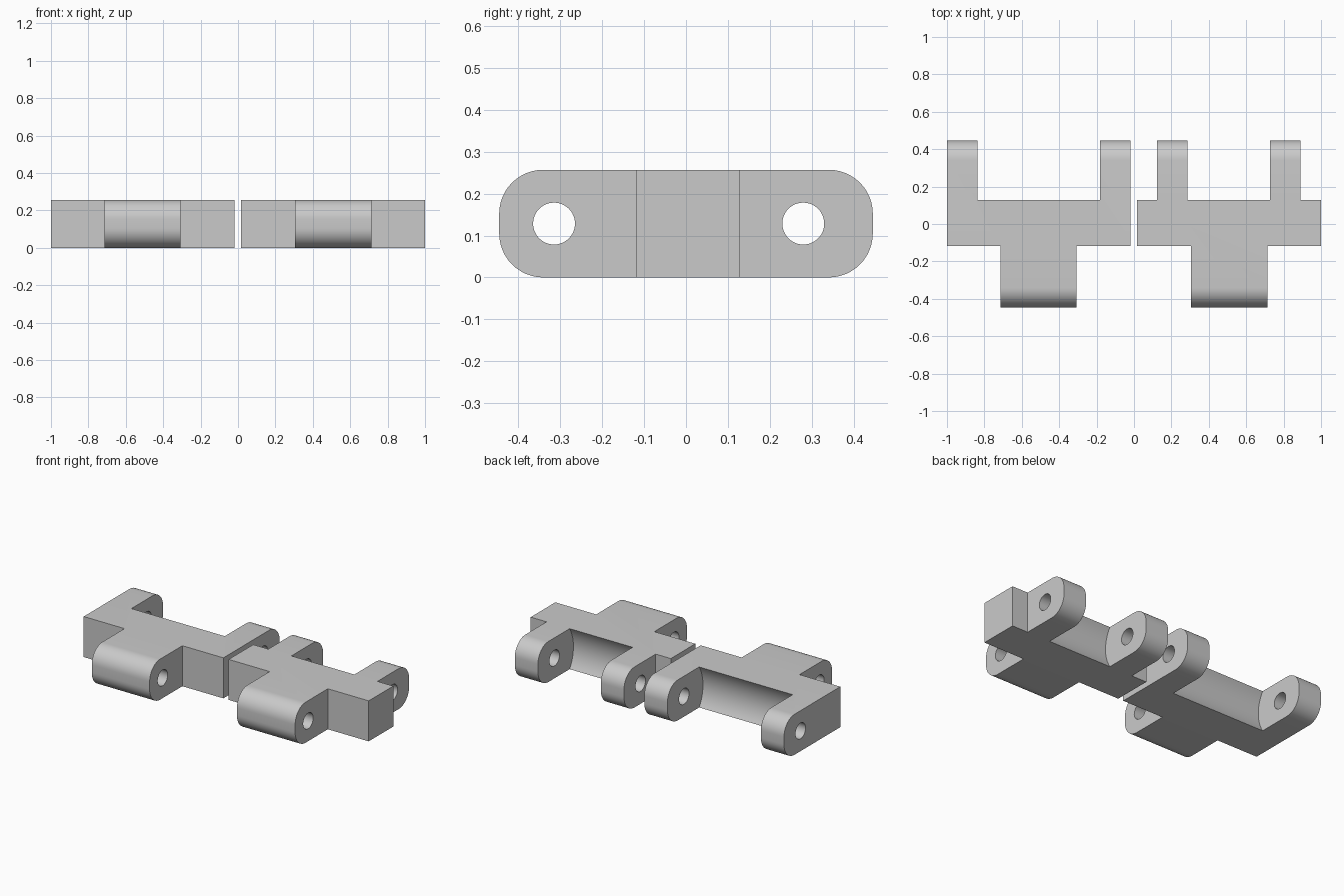
import bpy, bmesh, math
from mathutils import Matrix

if "Cube" in bpy.data.objects:
    bpy.data.objects.remove(bpy.data.objects["Cube"], do_unlink=True)

HEIGHT = 0.257
MID = HEIGHT / 2
FRONT, BACK = -0.118, 0.128      # body faces
TIP = 0.446                      # reach of finger and prongs
ROUND = 0.105                    # tip rounding
HOLLOW = 0.038                   # depth of the clearance arc
PIN_FRONT, PIN_BACK, PIN_R = -0.315, 0.28, 0.05

grey = bpy.data.materials.new("light_grey")
grey.use_nodes = True
colour = (0.59, 0.59, 0.59, 1)
grey.diffuse_color = colour
grey.node_tree.nodes["Principled BSDF"].inputs["Base Color"].default_value = colour


def near(a, b):
    return abs(a - b) < 1e-4


def make_object(name, bm):
    bmesh.ops.recalc_face_normals(bm, faces=bm.faces)
    mesh = bpy.data.meshes.new(name)
    bm.to_mesh(mesh)
    bm.free()
    mesh.materials.append(grey)
    obj = bpy.data.objects.new(name, mesh)
    bpy.context.collection.objects.link(obj)
    return obj


def pin_cutter():
    """Two long rods along x, for the hinge pin holes."""
    bm = bmesh.new()
    for y in (PIN_FRONT, PIN_BACK):
        place = Matrix.Translation((0, y, MID)) @ Matrix.Rotation(math.pi / 2, 4, 'Y')
        bmesh.ops.create_cone(bm, cap_ends=True, segments=48, radius1=PIN_R,
                              radius2=PIN_R, depth=3, matrix=place)
    obj = make_object("pin_cutter", bm)
    obj.hide_render = True
    return obj


def hinge_block(name, body, finger, prongs, cutter):
    """Body with one front finger and two back prongs, each given as an x range."""
    (a0, a1), (b0, b1) = prongs
    outline = [(body[0], FRONT), (finger[0], FRONT), (finger[0], -TIP), (finger[1], -TIP),
               (finger[1], FRONT), (body[1], FRONT), (body[1], BACK), (b1, BACK),
               (b1, TIP), (b0, TIP), (b0, BACK), (a1, BACK),
               (a1, TIP), (a0, TIP), (a0, BACK), (body[0], BACK)]
    # a prong flush with the end of the body needs no corner there
    count = len(outline)
    plan = [p for i, p in enumerate(outline)
            if not outline[i - 1][0] == p[0] == outline[(i + 1) % count][0]]

    bm = bmesh.new()
    base = bm.faces.new([bm.verts.new((x, y, 0)) for x, y in plan])
    top = bmesh.ops.extrude_face_region(bm, geom=[base])["geom"]
    bmesh.ops.translate(bm, vec=(0, 0, HEIGHT),
                        verts=[v for v in top if isinstance(v, bmesh.types.BMVert)])

    # rounded tips
    tips = [e for e in bm.edges if all(near(abs(v.co.y), TIP) for v in e.verts)
            and near(e.verts[0].co.z, e.verts[1].co.z)]
    bmesh.ops.bevel(bm, geom=tips, offset=ROUND, segments=12, profile=0.5,
                    affect='EDGES', clamp_overlap=False)

    # hollow clearance arc between the prongs
    corners = [e for e in bm.edges
               if all(near(v.co.y, BACK) and (near(v.co.x, a1) or near(v.co.x, b0))
                      for v in e.verts)
               and near(e.verts[0].co.x, e.verts[1].co.x)]
    bmesh.ops.subdivide_edges(bm, edges=corners, cuts=15)
    radius = (MID ** 2 + HOLLOW ** 2) / (2 * HOLLOW)
    for v in bm.verts:
        if near(v.co.y, BACK) and 0.001 < v.co.z < HEIGHT - 0.001:
            v.co.y = BACK - HOLLOW + radius - math.sqrt(radius ** 2 - (v.co.z - MID) ** 2)

    obj = make_object(name, bm)

    # pin holes
    mod = obj.modifiers.new("pin_holes", 'BOOLEAN')
    mod.operation, mod.solver, mod.object = 'DIFFERENCE', 'EXACT', cutter
    bpy.ops.object.select_all(action='DESELECT')
    obj.select_set(True)
    bpy.context.view_layer.objects.active = obj
    bpy.ops.object.modifier_apply(modifier=mod.name)
    bpy.ops.object.shade_smooth_by_angle(angle=math.radians(30))


cutter = pin_cutter()
hinge_block("flush_hinge_block", (-1, -0.02), (-0.714, -0.308),
            ((-1, -0.838), (-0.182, -0.02)), cutter)
hinge_block("inset_hinge_block", (0.017, 1), (0.305, 0.713),
            ((0.123, 0.285), (0.727, 0.889)), cutter)
bpy.data.objects.remove(cutter, do_unlink=True)
